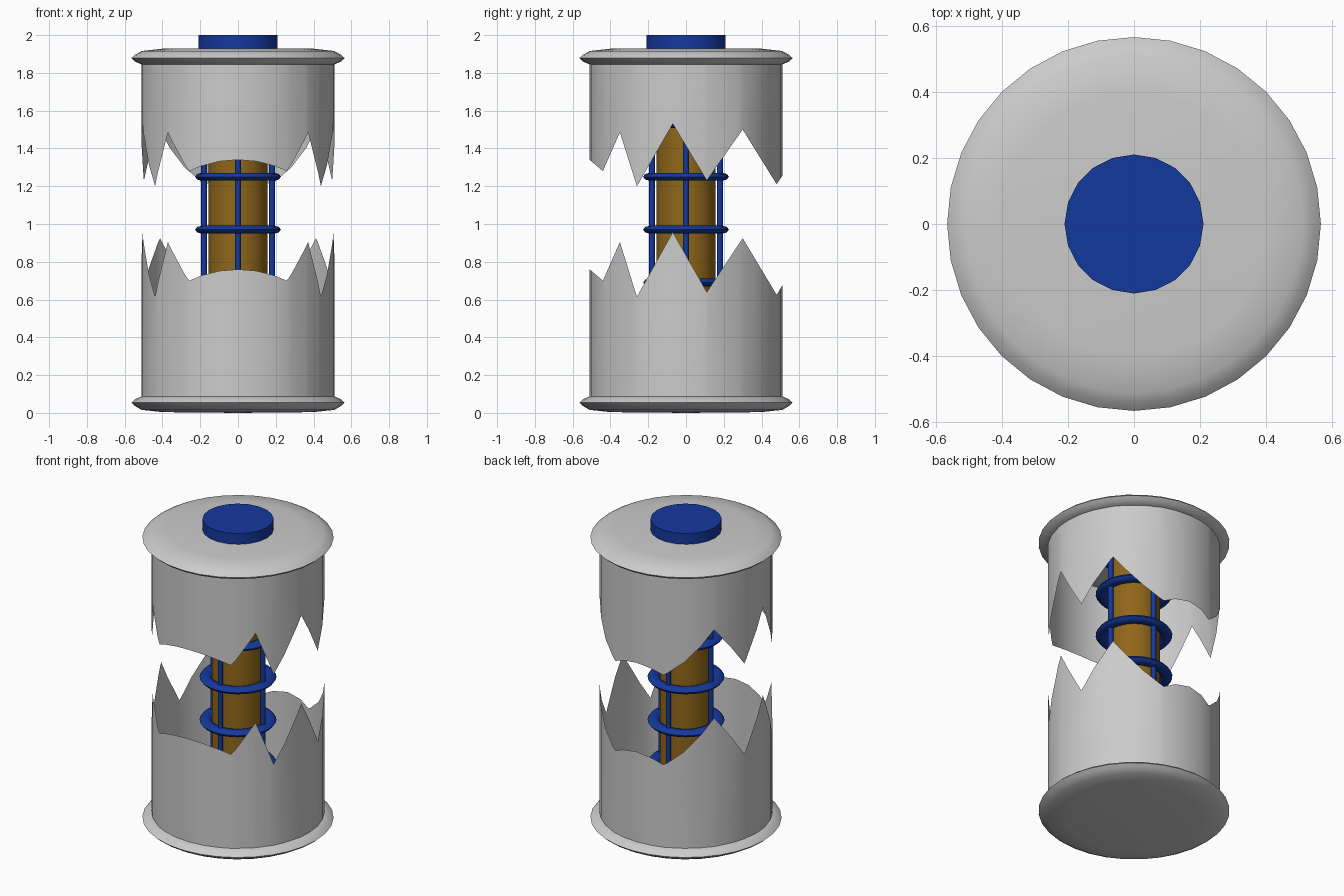
import bpy, bmesh
from math import pi, sin, cos, asin, radians

if "Cube" in bpy.data.objects:
    bpy.data.objects.remove(bpy.data.objects["Cube"])


def material(name, rgb):
    m = bpy.data.materials.new(name)
    m.diffuse_color = (*rgb, 1)
    m.use_nodes = True
    m.node_tree.nodes["Principled BSDF"].inputs["Base Color"].default_value = m.diffuse_color
    return m


blue = material("blue", (0.007, 0.04, 0.34))
brown = material("brown", (0.28, 0.135, 0.01))


def finish(name, bm, mat=None, angle=35):
    bmesh.ops.remove_doubles(bm, verts=bm.verts, dist=1e-5)
    me = bpy.data.meshes.new(name)
    bm.to_mesh(me)
    bm.free()
    ob = bpy.data.objects.new(name, me)
    bpy.context.collection.objects.link(ob)
    if mat:
        me.materials.append(mat)
    bpy.ops.object.select_all(action='DESELECT')
    ob.select_set(True)
    bpy.context.view_layer.objects.active = ob
    bpy.ops.object.shade_smooth_by_angle(angle=radians(angle))
    return ob


def lathe(name, profile, sides, mat=None, angle=35):
    """Revolve an (r, z) profile around the z axis."""
    bm = bmesh.new()
    vs = [bm.verts.new((r, 0, z)) for r, z in profile]
    es = [bm.edges.new(p) for p in zip(vs, vs[1:])]
    bmesh.ops.spin(bm, geom=vs + es, cent=(0, 0, 0), axis=(0, 0, 1),
                   angle=2 * pi, steps=sides)
    bmesh.ops.remove_doubles(bm, verts=bm.verts, dist=1e-5)
    bmesh.ops.recalc_face_normals(bm, faces=bm.faces)
    return finish(name, bm, mat, angle)


def rod(name, r, z0, z1, sides, mat, x=0, y=0):
    ob = lathe(name, [(0, z0), (r, z0), (r, z1), (0, z1)], sides, mat)
    ob.location = (x, y, 0)
    return ob


# Torn shells: the tear is a zigzag in y, carried straight through in x
R = 0.51
tear_y = [-0.51, -0.44, -0.35, -0.26, -0.07, 0.11, 0.30, 0.48, 0.51]
low_z = [0.76, 0.70, 0.905, 0.615, 0.957, 0.64, 0.925, 0.625, 0.675]
high_z = [1.34, 1.28, 1.485, 1.20, 1.53, 1.23, 1.50, 1.21, 1.255]


def tear(y, zs):
    for i in range(len(tear_y) - 1):
        if y <= tear_y[i + 1] or i == len(tear_y) - 2:
            t = (y - tear_y[i]) / (tear_y[i + 1] - tear_y[i])
            return zs[i] + t * (zs[i + 1] - zs[i])


angles = {round(2 * pi * i / 32, 4) for i in range(32)}
for y in tear_y[1:-1]:
    a = asin(y / R)
    angles |= {round(a % (2 * pi), 4), round((pi - a) % (2 * pi), 4)}
angles = sorted(angles)


def shell(name, zs, flat_z):
    bm = bmesh.new()
    cols = []
    for a in angles:
        x, y = R * cos(a), R * sin(a)
        ends = sorted([flat_z, tear(y, zs)])
        cols.append([bm.verts.new((x, y, z)) for z in ends])
    for p, q in zip(cols, cols[1:] + cols[:1]):
        bm.faces.new((p[0], q[0], q[1], p[1]))
    return finish(name, bm)


shell("lower_shell", low_z, 0.06)
shell("upper_shell", high_z, 1.87)

# Lids with bulging rims
lid = [(0, 0), (0.40, 0.004), (0.51, 0.016), (0.545, 0.036), (0.565, 0.054),
       (0.545, 0.072), (0.51, 0.088), (0.40, 0.09), (0, 0.09)]
lathe("bottom_lid", lid, 32, angle=60)
lathe("top_lid", [(r, 1.932 - z) for r, z in lid], 32, angle=60)

# Terminal cap and inner core
rod("terminal_cap", 0.21, 1.90, 2.0, 20, blue)
rod("core", 0.155, 0.05, 1.88, 32, brown)

# Cage of rods and rings around the core
for i in range(4):
    a = i * pi / 2
    rod("cage_rod", 0.016, 0.05, 1.88, 12, blue, 0.18 * cos(a), 0.18 * sin(a))
for k in range(-3, 4):
    z = 0.97 + 0.28 * k
    ring = [(0.19 + 0.037 * cos(i * pi / 4), z + 0.021 * sin(i * pi / 4))
            for i in range(9)]
    lathe("cage_ring", ring, 32, blue, angle=60)
